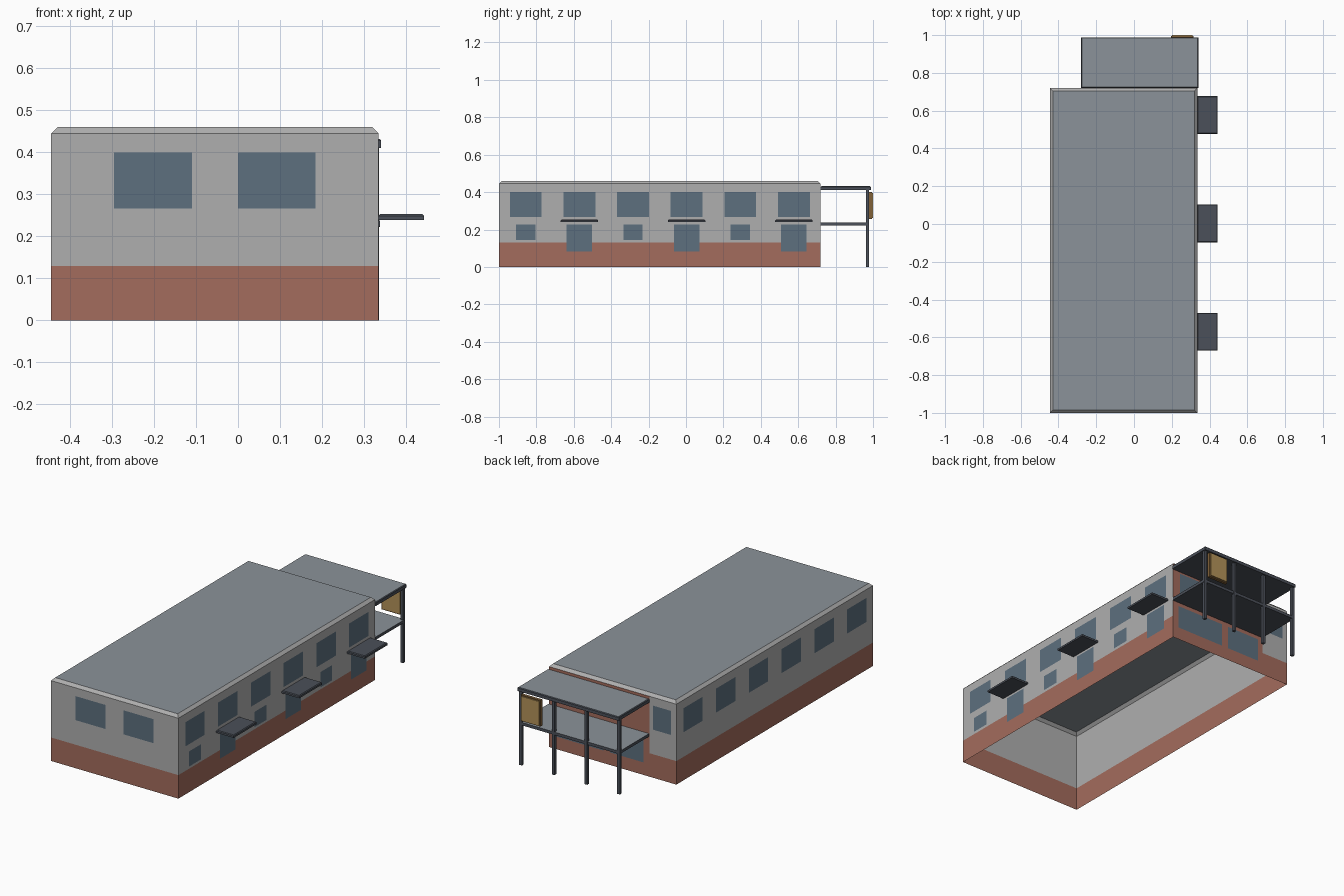
import bpy, bmesh

if "Cube" in bpy.data.objects:
    bpy.data.objects.remove(bpy.data.objects["Cube"])

def mat(name, c):
    m = bpy.data.materials.new(name)
    m.diffuse_color = (*c, 1)
    m.use_nodes = True
    m.node_tree.nodes["Principled BSDF"].inputs["Base Color"].default_value = m.diffuse_color
    return m

WALL = mat("wall_grey", (0.43, 0.43, 0.43))
BRICK = mat("brick_red", (0.37, 0.15, 0.11))
GLASS = mat("glass_blue", (0.11, 0.16, 0.21))
ROOF = mat("roof_slate", (0.26, 0.29, 0.32))
DARK = mat("dark_metal", (0.07, 0.08, 0.10))
TAN = mat("panel_tan", (0.45, 0.29, 0.10))
FRAME = mat("panel_frame", (0.22, 0.12, 0.04))

X0, X1, Y0, Y1 = -0.445, 0.335, -1.0, 0.72
BASE, EAVE, TOP, INSET = 0.13, 0.445, 0.46, 0.015
SPLIT = -0.28          # where the brick part of the back wall ends

def quads(name, faces, material):
    me = bpy.data.meshes.new(name)
    bm = bmesh.new()
    for f in faces:
        bm.faces.new([bm.verts.new(p) for p in f])
    bmesh.ops.remove_doubles(bm, verts=bm.verts[:], dist=1e-5)
    bm.to_mesh(me)
    bm.free()
    me.materials.append(material)
    ob = bpy.data.objects.new(name, me)
    bpy.context.collection.objects.link(ob)
    return ob

def box(name, x, y, z, material, top=None, bevel=0):
    bm = bmesh.new()
    bmesh.ops.create_cube(bm, size=1)
    for v in bm.verts:
        v.co = [(a[0] + a[1]) / 2 + c * (a[1] - a[0]) for a, c in zip((x, y, z), v.co)]
    if bevel:
        edges = [e for e in bm.edges if all(v.co.z > z[1] - 1e-5 for v in e.verts)]
        bmesh.ops.bevel(bm, geom=edges, offset=bevel, segments=1, affect='EDGES')
    bm.normal_update()
    me = bpy.data.meshes.new(name)
    if top:
        for f in bm.faces:
            f.material_index = int(f.normal.z > 0.9)
    bm.to_mesh(me)
    bm.free()
    me.materials.append(material)
    if top:
        me.materials.append(top)
    ob = bpy.data.objects.new(name, me)
    bpy.context.collection.objects.link(ob)
    return ob

def strip(a, b, z0, z1):
    """Vertical wall face from plan point a to b, facing right of travel."""
    return [(*a, z0), (*b, z0), (*b, z1), (*a, z1)]

# Hollow building shell, open underneath
c = [(X0, Y0), (X1, Y0), (X1, Y1), (X0, Y1)]
mid = (SPLIT, Y1)
quads("brick_base", [strip(c[i], c[(i + 1) % 4], 0, BASE) for i in (0, 1, 3)]
      + [strip(c[2], mid, 0, BASE), strip(mid, c[3], 0, BASE)]
      + [strip(c[2], mid, BASE, EAVE)], BRICK)
quads("upper_walls", [strip(c[i], c[(i + 1) % 4], BASE, EAVE) for i in (0, 1, 3)]
      + [strip(mid, c[3], BASE, EAVE)], WALL)

# Sloped eave trim and flat roof
r = [(X0 + INSET, Y0 + INSET), (X1 - INSET, Y0 + INSET),
     (X1 - INSET, Y1 - INSET), (X0 + INSET, Y1 - INSET)]
quads("eave_trim", [[(*c[i], EAVE), (*c[(i + 1) % 4], EAVE),
                     (*r[(i + 1) % 4], TOP), (*r[i], TOP)] for i in range(4)], WALL)
quads("main_roof", [[(*p, TOP) for p in r]], ROOF)

# Flat glazing panes just proud of the walls
E = 0.0015
def panes(name, side, rects):
    faces = []
    for u0, u1, z0, z1 in rects:
        a, b = {"front": ((u0, Y0 - E), (u1, Y0 - E)),
                "right": ((X1 + E, u0), (X1 + E, u1)),
                "back": ((u1, Y1 + E), (u0, Y1 + E)),
                "left": ((X0 - E, u1), (X0 - E, u0))}[side]
        faces.append(strip(a, b, z0, z1))
    quads(name, faces, GLASS)

W0, W1 = 0.267, 0.40
bays = [Y0 + (Y1 - Y0) * (i + 0.5) / 6 for i in range(6)]
upper = [(y - 0.085, y + 0.085, W0, W1) for y in bays]
panes("front_windows", "front", [(-0.295, -0.11, W0, W1), (0, 0.185, W0, W1)])
panes("left_windows", "left", upper)
panes("right_upper_windows", "right", upper)
panes("right_small_windows", "right", [(y - 0.051, y + 0.051, 0.143, 0.227) for y in bays[::2]])
panes("right_doors", "right", [(y - 0.068, y + 0.068, 0.083, 0.227) for y in bays[1::2]])
panes("back_windows", "back", [(-0.414, -0.304, W0, W1),
      (-0.09, 0.08, W0, W1), (0.12, 0.29, W0, W1),
      (-0.245, -0.04, 0.07, 0.20), (0.0, 0.30, 0.07, 0.20)])

# Door awnings
for i, y in enumerate(bays[1::2]):
    box(f"awning_{i + 1}", (X1, 0.443), (y - 0.1, y + 0.1), (0.239, 0.253), DARK, bevel=0.004)

# Rear two-level porch
box("porch_roof", (-0.28, 0.341), (Y1, 0.988), (0.411, 0.432), DARK, ROOF, bevel=0.004)
box("porch_deck", (-0.278, 0.338), (Y1, 0.978), (0.222, 0.238), DARK, ROOF)
for i in range(4):
    x = 0.328 - i * 0.2
    box(f"porch_post_{i + 1}", (x - 0.008, x + 0.008), (0.963, 0.979), (0, 0.412), DARK)

# Framed panel hung on the porch
box("panel_frame", (0.195, 0.315), (0.979, 0.995), (0.255, 0.40), FRAME)
box("panel_face", (0.201, 0.309), (0.977, 1.0), (0.261, 0.394), TAN)
